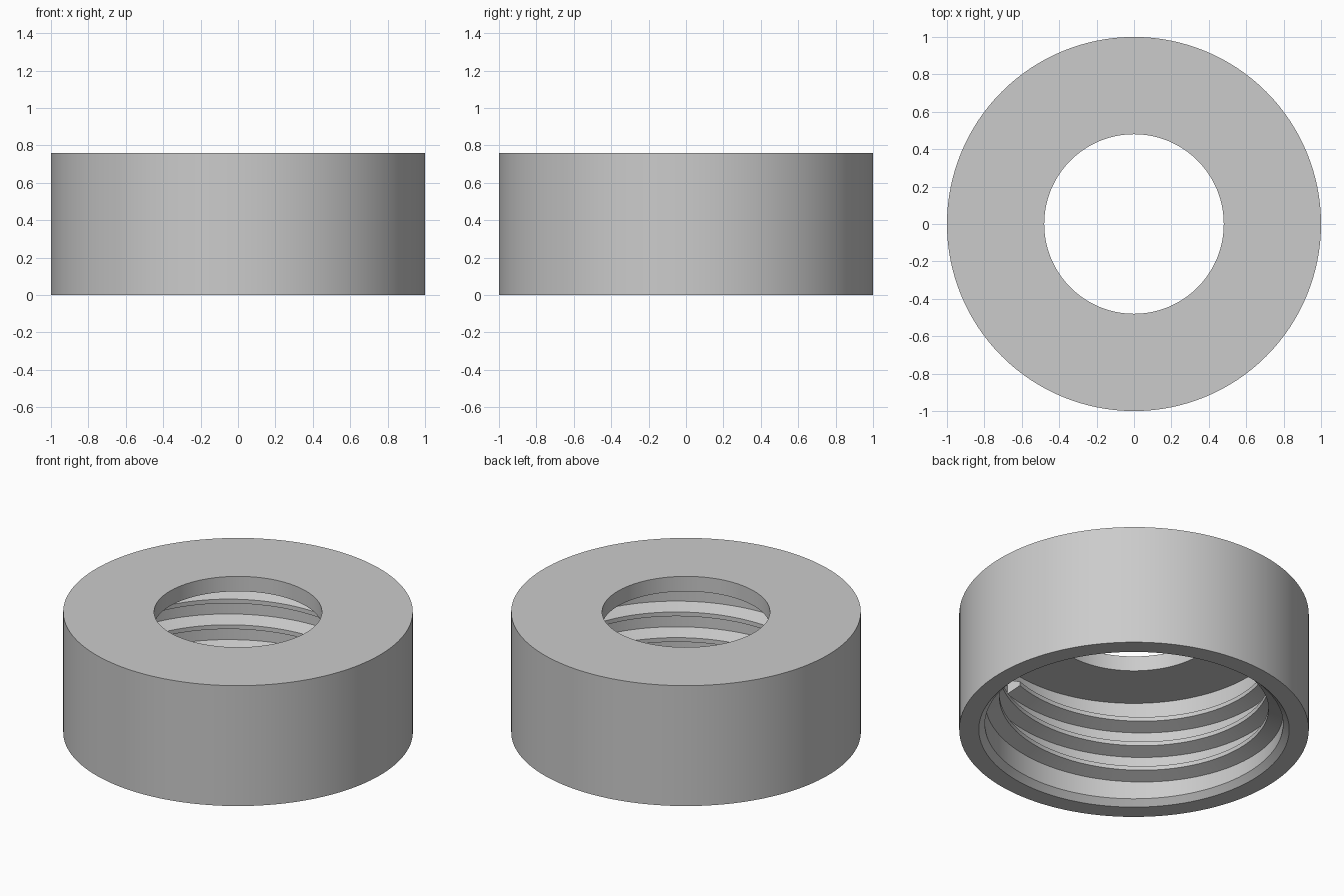
import bpy, bmesh
from math import sin, cos, pi, radians

SEGMENTS = 128
HEIGHT, CEILING = 0.76, 0.665
OUTER, HOLE, BORE, CREST = 1.0, 0.48, 0.853, 0.77
CHAMFER = 0.035
PITCH, TURNS = 0.162, 2.5
END_ANGLE, END_Z = radians(-72), 0.54

cube = bpy.data.objects.get("Cube")
if cube:
    bpy.data.objects.remove(cube, do_unlink=True)

grey = bpy.data.materials.new("plain grey")
grey.use_nodes = True
colour = (0.6, 0.6, 0.6, 1)
grey.diffuse_color = colour
grey.node_tree.nodes["Principled BSDF"].inputs["Base Color"].default_value = colour


def sweep(name, profile, frames, closed):
    """Sweep a closed (radius, height) profile through (angle, lift) frames."""
    bm = bmesh.new()
    rings = [[bm.verts.new((r * cos(a), r * sin(a), z + lift)) for r, z in profile]
             for a, lift in frames]
    n = len(profile)
    pairs = list(zip(rings, rings[1:]))
    if closed:
        pairs.append((rings[-1], rings[0]))
    for p, q in pairs:
        for i in range(n):
            j = (i + 1) % n
            bm.faces.new((p[i], q[i], q[j], p[j]))
    if not closed:
        bm.faces.new(rings[0])
        bm.faces.new(rings[-1])
    bmesh.ops.recalc_face_normals(bm, faces=bm.faces)
    mesh = bpy.data.meshes.new(name)
    bm.to_mesh(mesh)
    bm.free()
    mesh.materials.append(grey)
    obj = bpy.data.objects.new(name, mesh)
    bpy.context.collection.objects.link(obj)
    bpy.ops.object.select_all(action="DESELECT")
    obj.select_set(True)
    bpy.context.view_layer.objects.active = obj
    bpy.ops.object.shade_smooth_by_angle(angle=radians(15))
    return obj


# Cap body: outer wall, top with a round hole, bore with a chamfered mouth
body = [(OUTER, 0), (OUTER, HEIGHT), (HOLE, HEIGHT), (HOLE, CEILING),
        (BORE, CEILING), (BORE, CHAMFER), (BORE + CHAMFER, 0)]
sweep("cap_body", body, [(2 * pi * i / SEGMENTS, 0) for i in range(SEGMENTS)], True)

# Internal right-handed thread, with its root sunk slightly into the bore
root = BORE + 0.002
thread = [(root, -0.044), (CREST, -0.0135), (CREST, 0.0135), (root, 0.044)]
steps = int(SEGMENTS * TURNS)
frames = [(END_ANGLE - 2 * pi * i / SEGMENTS, END_Z - PITCH * i / SEGMENTS)
          for i in range(steps + 1)]
sweep("internal_thread", thread, frames, False)
